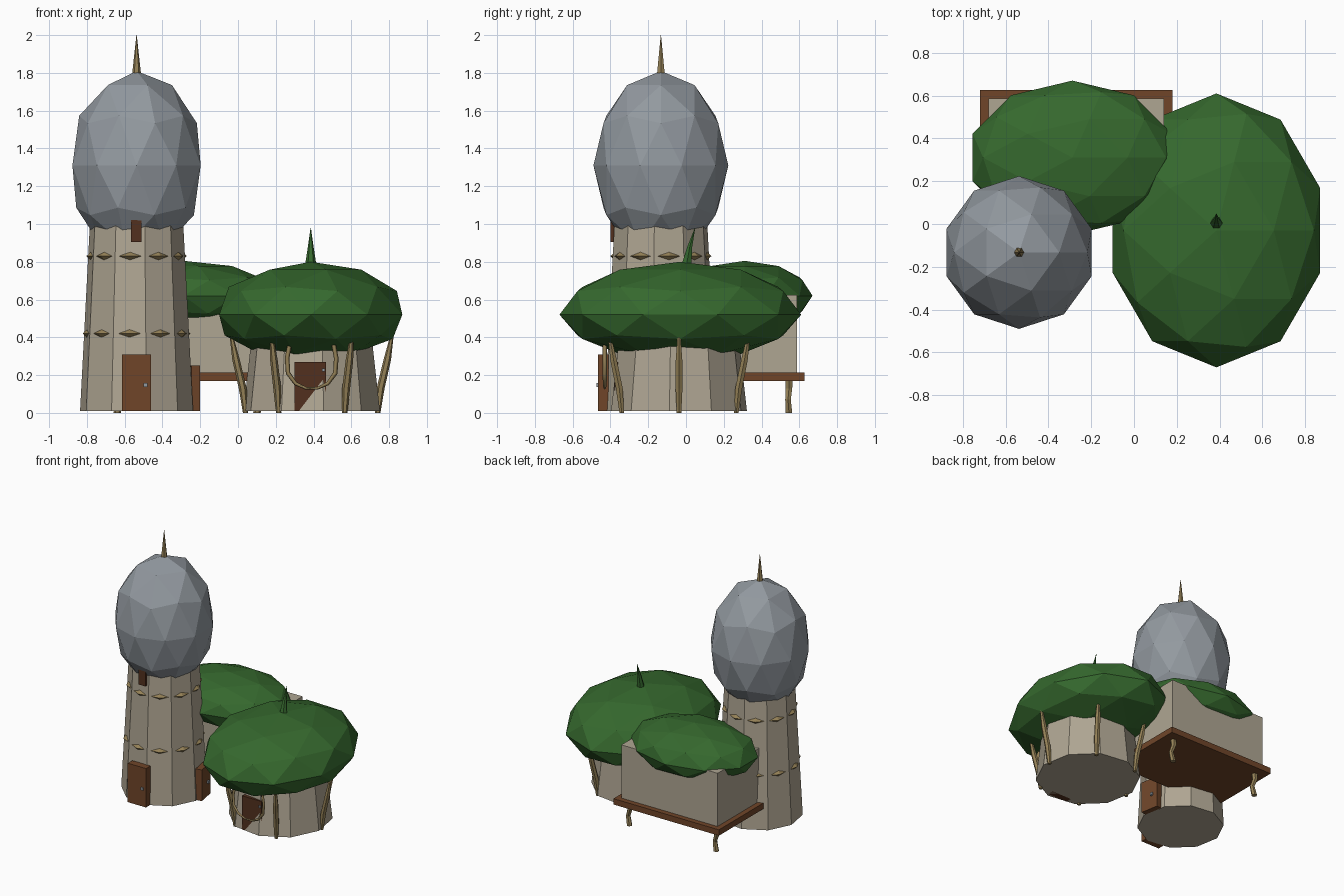
import bpy, bmesh
from math import cos, sin, radians, pi
from mathutils import Vector, Matrix

if "Cube" in bpy.data.objects:
    bpy.data.objects.remove(bpy.data.objects["Cube"])


def material(name, rgb):
    m = bpy.data.materials.new(name)
    m.use_nodes = True
    m.diffuse_color = (*rgb, 1)
    bsdf = m.node_tree.nodes["Principled BSDF"]
    bsdf.inputs["Base Color"].default_value = (*rgb, 1)
    bsdf.inputs["Roughness"].default_value = 0.9
    return m


STONE = material("pale stone", (0.43, 0.38, 0.29))
LEAF = material("leaf green", (0.036, 0.14, 0.027))
SLATE = material("blue grey", (0.29, 0.32, 0.35))
WOOD = material("brown wood", (0.16, 0.06, 0.022))
DARK = material("dark wood", (0.085, 0.03, 0.013))
BRANCH = material("tan branch", (0.30, 0.22, 0.095))


def finish(name, bm, mat):
    bmesh.ops.recalc_face_normals(bm, faces=bm.faces)
    me = bpy.data.meshes.new(name)
    bm.to_mesh(me)
    bm.free()
    me.materials.append(mat)
    ob = bpy.data.objects.new(name, me)
    bpy.context.collection.objects.link(ob)
    return ob


def loft(name, rings, sides, mat, phase=0.0):
    """Stack of horizontal rings given as (x, y, z, radius)."""
    bm = bmesh.new()
    loops = []
    for x, y, z, r in rings:
        angles = [phase + 2 * pi * i / sides for i in range(sides)]
        loops.append([bm.verts.new((x + r * cos(a), y + r * sin(a), z)) for a in angles])
    for low, high in zip(loops, loops[1:]):
        for i in range(sides):
            j = (i + 1) % sides
            bm.faces.new((low[i], low[j], high[j], high[i]))
    bm.faces.new(loops[0][::-1])
    bm.faces.new(loops[-1])
    return finish(name, bm, mat)


def box(name, low, high, mat, turn=0.0):
    low, high = Vector(low), Vector(high)
    bm = bmesh.new()
    bmesh.ops.create_cube(bm, size=1)
    mid = (low + high) / 2
    mtx = (Matrix.Translation(mid) @ Matrix.Rotation(turn, 4, 'Z')
           @ Matrix.Diagonal((*(high - low), 1)))
    bm.transform(mtx)
    return finish(name, bm, mat)


def canopy(name, centre, size, up, down, mat):
    """Faceted ball with separate heights above and below its middle."""
    bpy.ops.mesh.primitive_ico_sphere_add(subdivisions=2, radius=1)
    ob = bpy.context.object
    ob.name = name
    for v in ob.data.vertices:
        x, y, z = v.co
        v.co = Vector(centre) + Vector((x * size[0], y * size[1], z * (up if z > 0 else down)))
    ob.location = (0, 0, 0)
    ob.data.materials.append(mat)
    return ob


PHASE = radians(-8)
STEP = radians(36)

# Tall tower with its domed roof and spire
TX, TY = -0.537, -0.133
loft("tower_wall", [(TX, TY, 0.01, 0.302), (TX, TY, 1.05, 0.247)], 10, STONE, PHASE)
canopy("tower_dome", (TX, TY, 1.31), (0.357, 0.357), 0.5, 0.5, SLATE)
loft("tower_spire", [(TX, TY, 1.78, 0.025), (TX, TY, 2.0, 0.001)], 6, BRANCH)

# Diamond studs around the tower, one on each wall face
for level, wall_r in ((0.83, 0.259), (0.42, 0.28)):
    for i in range(10):
        a = PHASE + STEP * (i + 0.5)
        d = wall_r * cos(STEP / 2)
        bm = bmesh.new()
        bmesh.ops.create_cone(bm, segments=4, radius1=1, radius2=0, depth=1,
                              matrix=Matrix.Translation((0, 0, 0.5)))
        bmesh.ops.create_cone(bm, segments=4, radius1=1, radius2=0, depth=1,
                              matrix=Matrix.Rotation(pi, 4, 'X') @ Matrix.Translation((0, 0, 0.5)))
        bm.transform(Matrix.Translation((TX + d * cos(a), TY + d * sin(a), level))
                     @ Matrix.Rotation(a, 4, 'Z') @ Matrix.Diagonal((0.024, 0.06, 0.021, 1)))
        finish("tower_stud", bm, BRANCH)

# Tower doors, knobs and window
box("tower_front_door", (-0.615, -0.465, 0.01), (-0.46, -0.41, 0.31), WOOD)
box("front_door_knob", (-0.5, -0.473, 0.137), (-0.48, -0.46, 0.157), SLATE)
box("tower_side_door", (-0.26, -0.16, 0.01), (-0.212, -0.02, 0.25), WOOD, radians(10))
box("side_door_knob", (-0.216, -0.07, 0.11), (-0.204, -0.05, 0.13), SLATE)
box("tower_window", (-0.567, -0.4, 0.905), (-0.51, -0.35, 1.02), DARK)

# Round hut with leafy roof
HX, HY = 0.39, -0.037
loft("hut_wall", [(HX, HY, 0.01, 0.365), (HX, HY, 0.5, 0.31)], 10, STONE, PHASE)
canopy("hut_roof", (0.385, -0.03, 0.52), (0.51, 0.64), 0.28, 0.245, LEAF)
loft("hut_sprout", [(0.385, 0.0, 0.77, 0.032), (0.385, 0.02, 0.88, 0.015),
                    (0.385, 0.048, 0.98, 0.001)], 6, LEAF)
box("hut_door", (0.30, -0.378, 0.01), (0.465, -0.33, 0.27), DARK)
box("hut_door_knob", (0.445, -0.386, 0.22), (0.46, -0.376, 0.235), SLATE)

# Leaning branches that carry the hut roof
for i in range(6):
    a = i * pi / 3
    path = [(0.35, 0.0, 0.014), (0.365, 0.13, 0.021), (0.4, 0.28, 0.02), (0.435, 0.46, 0.005)]
    loft("hut_branch", [(HX + d * cos(a), HY + d * sin(a), z, r) for d, z, r in path], 6, BRANCH, a)

# Hanging vine loop in front of the hut door
curve = bpy.data.curves.new("vine_loop", 'CURVE')
curve.dimensions = '3D'
curve.bevel_depth = 0.011
curve.bevel_resolution = 0
spline = curve.splines.new('POLY')
half = [(0.115, 0.37), (0.13, 0.29), (0.125, 0.21), (0.085, 0.155), (0.03, 0.13)]
points = [(-x, z) for x, z in half] + [(x, z) for x, z in reversed(half)]
spline.points.add(len(points) - 1)
for p, (x, z) in zip(spline.points, points):
    p.co = (0.39 + x, -0.43, z, 1)
    p.radius = 0.5 + 3 * abs(x) * 1.6
vine = bpy.data.objects.new("vine_loop", curve)
bpy.context.collection.objects.link(vine)
curve.materials.append(BRANCH)

# Raised rear house: deck, walls, leafy roof and two bent stilts
box("deck", (-0.72, 0.02, 0.17), (0.18, 0.627, 0.215), WOOD)
box("house_wall", (-0.68, 0.06, 0.21), (0.14, 0.587, 0.625), STONE)
canopy("house_roof", (-0.288, 0.31, 0.62), (0.49, 0.36), 0.185, 0.18, LEAF)
for x in (-0.64, 0.1):
    loft("deck_stilt", [(x, 0.545, 0.0, 0.02), (x + 0.015, 0.54, 0.07, 0.017),
                        (x - 0.005, 0.545, 0.13, 0.02), (x, 0.545, 0.18, 0.022)], 6, BRANCH)
